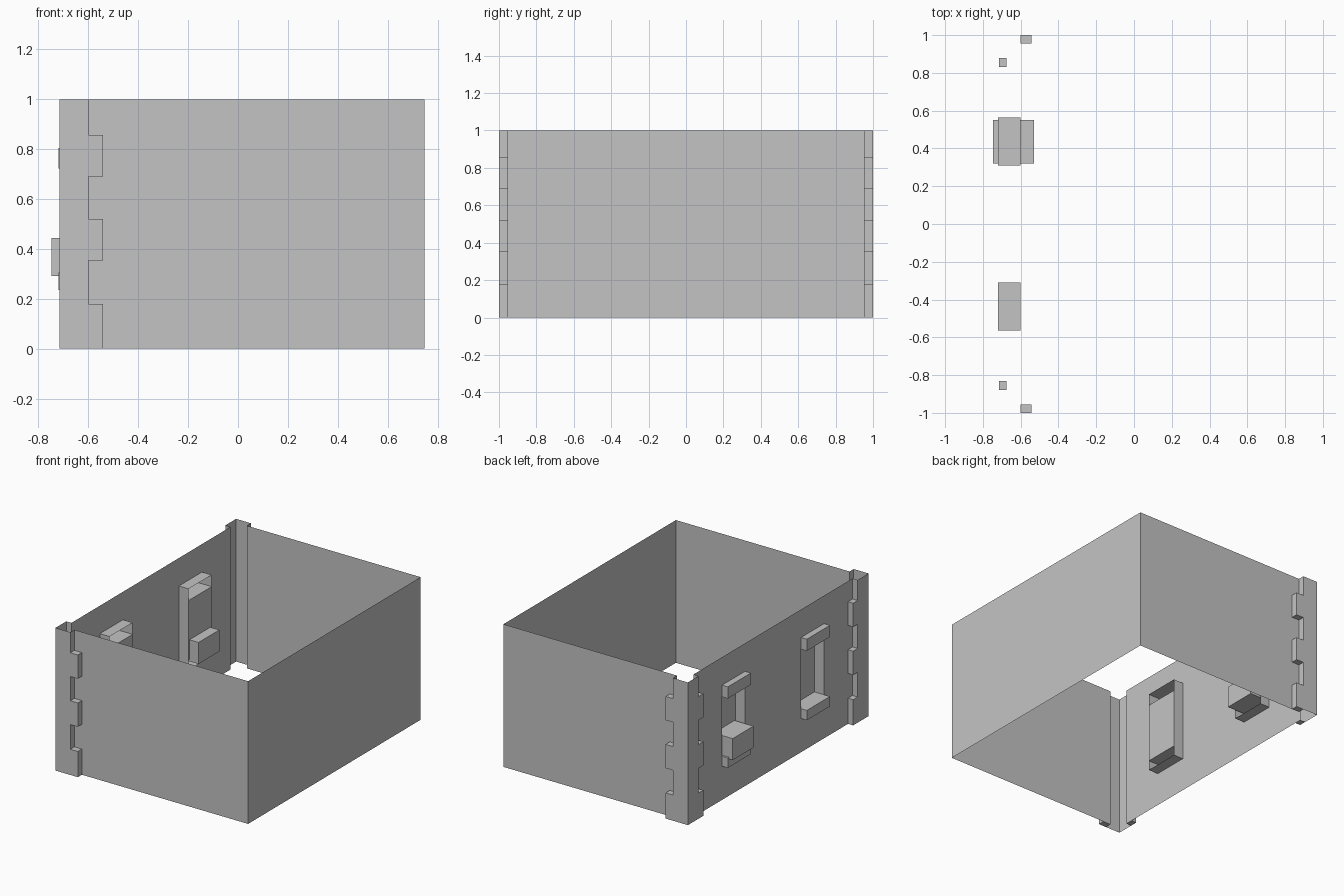
import bpy
import bmesh

if "Cube" in bpy.data.objects:
    bpy.data.objects.remove(bpy.data.objects["Cube"])

grey = bpy.data.materials.new("plain_grey")
grey.use_nodes = True
COLOUR = (0.55, 0.55, 0.55, 1)
grey.diffuse_color = COLOUR
grey.node_tree.nodes["Principled BSDF"].inputs["Base Color"].default_value = COLOUR

# Main planes of the half crate (+y side; the other half is mirrored)
RIGHT_X, LEFT_X, POST_X = 0.747, -0.675, -0.715
WALL_Y, POST_Y = 0.955, 1.0
SEAM_X, TOOTH_X = -0.6, -0.542
SEAM_Y, TOOTH_Y = 0.88, 0.83
HANDLE_Y = (0.31, 0.565)
LEVELS = [0, 0.18, 0.353, 0.52, 0.69, 0.856, 1]


def rect(bm, axis, side, at, a, b):
    """Axis-aligned sheet; a and b span the other two axes in xyz order."""
    corners = [(a[0], b[0]), (a[1], b[0]), (a[1], b[1]), (a[0], b[1])]
    verts = []
    for c in corners:
        p = list(c)
        p.insert("xyz".index(axis), at)
        verts.append(bm.verts.new(p))
    face = bm.faces.new(verts)
    face.normal_update()
    if face.normal["xyz".index(axis)] * side < 0:
        face.normal_flip()


def finish(bm, name, mirror=True):
    bmesh.ops.remove_doubles(bm, verts=bm.verts, dist=0.0005)
    mesh = bpy.data.meshes.new(name)
    bm.to_mesh(mesh)
    bm.free()
    mesh.materials.append(grey)
    obj = bpy.data.objects.new(name, mesh)
    bpy.context.collection.objects.link(obj)
    if mirror:
        mod = obj.modifiers.new("Mirror", "MIRROR")
        mod.use_axis = (False, True, False)
        mod.merge_threshold = 0.0005
    return obj


FULL = (0, 1)
TOP, UPPER, LOWER, BOTTOM = 0.804, 0.722, 0.305, 0.236
OUT_X, IN_X = -0.72, -0.6

# Thin walls, with an opening for each handle
bm = bmesh.new()
rect(bm, "x", 1, RIGHT_X, (0, WALL_Y), FULL)
rect(bm, "y", 1, WALL_Y, (SEAM_X, RIGHT_X), FULL)
rect(bm, "x", -1, LEFT_X, (0, HANDLE_Y[0]), FULL)
rect(bm, "x", -1, LEFT_X, (HANDLE_Y[1], SEAM_Y), FULL)
rect(bm, "x", -1, LEFT_X, HANDLE_Y, (0, BOTTOM))
rect(bm, "x", -1, LEFT_X, HANDLE_Y, (TOP, 1))
finish(bm, "walls")

# Raised corner posts with toothed edges
bm = bmesh.new()
rect(bm, "y", 1, POST_Y, (POST_X, SEAM_X), FULL)
rect(bm, "x", -1, POST_X, (SEAM_Y, POST_Y), FULL)
for i, span in enumerate(zip(LEVELS, LEVELS[1:])):
    wide = i % 2 == 0
    rect(bm, "x", 1, TOOTH_X if wide else SEAM_X, (WALL_Y, POST_Y), span)
    rect(bm, "y", -1, TOOTH_Y if wide else SEAM_Y, (POST_X, LEFT_X), span)
    if wide:
        rect(bm, "y", 1, POST_Y, (SEAM_X, TOOTH_X), span)
        rect(bm, "x", -1, POST_X, (TOOTH_Y, SEAM_Y), span)
        for z, side in zip(span, (-1, 1)):
            rect(bm, "z", side, z, (SEAM_X, TOOTH_X), (WALL_Y, POST_Y))
            rect(bm, "z", side, z, (POST_X, LEFT_X), (TOOTH_Y, SEAM_Y))
finish(bm, "corner_posts")

# Handles: hollow bars above and below a pocket set into the wall
bm = bmesh.new()
for low, high in ((BOTTOM, LOWER), (UPPER, TOP)):
    rect(bm, "x", -1, OUT_X, HANDLE_Y, (low, high))
    rect(bm, "z", -1, low, (OUT_X, IN_X), HANDLE_Y)
    rect(bm, "z", 1, high, (OUT_X, IN_X), HANDLE_Y)
    for y, side in zip(HANDLE_Y, (-1, 1)):
        rect(bm, "y", side, y, (OUT_X, IN_X), (low, high))
rect(bm, "x", 1, IN_X, HANDLE_Y, (LOWER, UPPER))
for y, side in zip(HANDLE_Y, (-1, 1)):
    rect(bm, "y", side, y, (LEFT_X, IN_X), (LOWER, UPPER))
finish(bm, "handles")

# Latch block through one handle only
bm = bmesh.new()
bx, by, bz = (-0.747, -0.53), (0.32, 0.55), (0.292, 0.443)
for i, side in enumerate((-1, 1)):
    rect(bm, "x", side, bx[i], by, bz)
    rect(bm, "y", side, by[i], bx, bz)
    rect(bm, "z", side, bz[i], bx, by)
finish(bm, "latch_block", mirror=False)
